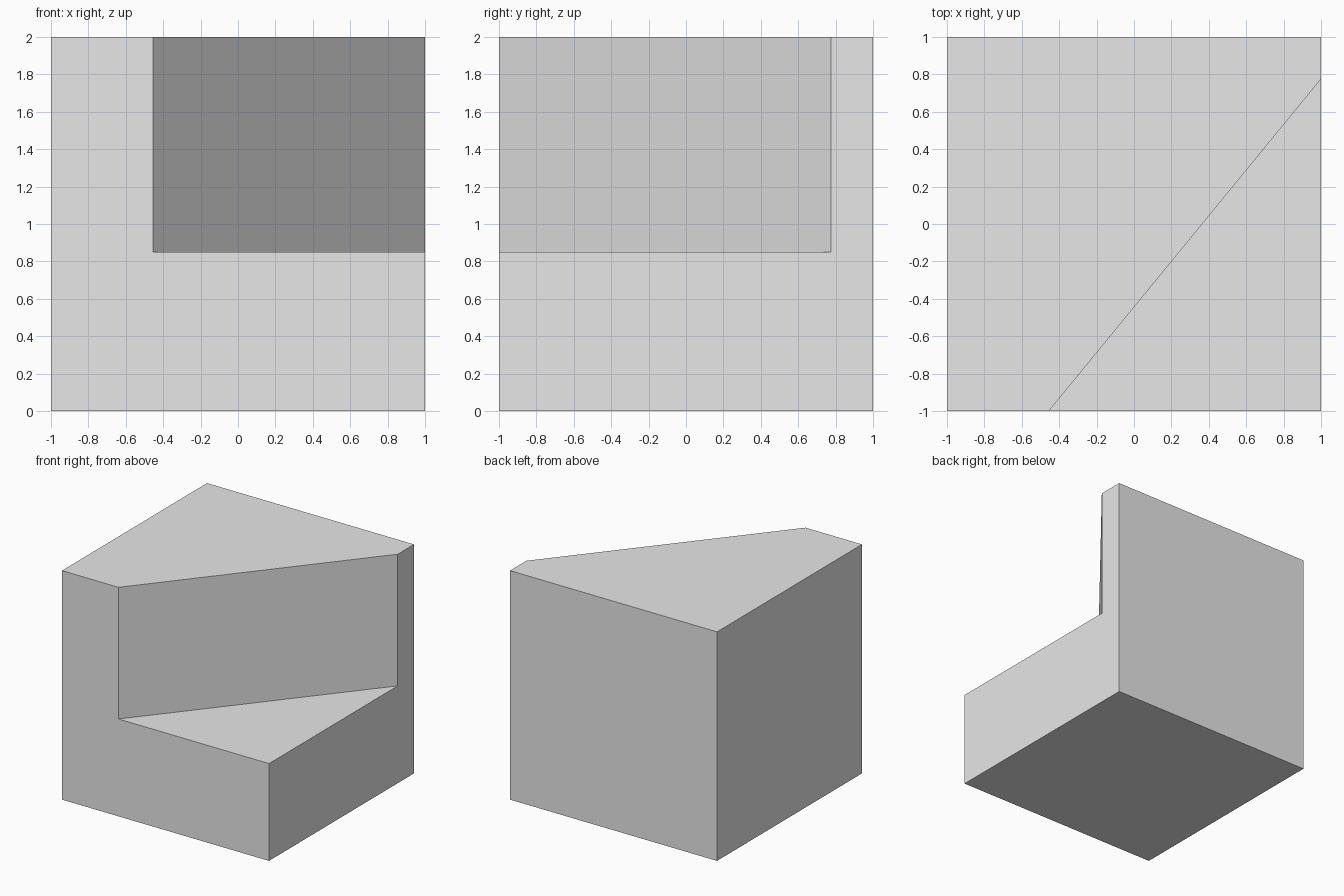
import bpy
import bmesh
import math
from mathutils import Vector

default = bpy.data.objects.get("Cube")
if default:
    bpy.data.objects.remove(default, do_unlink=True)

HALF = 1.0
LEDGE_Z = 0.85
TOP_Z = 2.0
CUT_X = -0.455   # where the diagonal meets the front edge
CUT_Y = 0.775    # where the diagonal meets the left edge

# Single flat grey
grey = bpy.data.materials.new("light_grey")
grey.use_nodes = True
colour = (0.8, 0.8, 0.8, 1.0)
grey.diffuse_color = colour
grey.node_tree.nodes["Principled BSDF"].inputs["Base Color"].default_value = colour


def raise_faces(bm, faces, height):
    """Extrude faces straight up and return the new top faces."""
    new = bmesh.ops.extrude_face_region(bm, geom=faces)["geom"]
    verts = [g for g in new if isinstance(g, bmesh.types.BMVert)]
    bmesh.ops.translate(bm, verts=verts, vec=Vector((0, 0, height)))
    return [g for g in new if isinstance(g, bmesh.types.BMFace)]


bm = bmesh.new()

# Square footprint split by the diagonal
front_cut = bm.verts.new((CUT_X, -HALF, 0))
side_cut = bm.verts.new((HALF, CUT_Y, 0))
front_left = bm.verts.new((HALF, -HALF, 0))
back_left = bm.verts.new((HALF, HALF, 0))
back_right = bm.verts.new((-HALF, HALF, 0))
front_right = bm.verts.new((-HALF, -HALF, 0))
ledge = bm.faces.new((front_cut, front_left, side_cut))
body = bm.faces.new((front_cut, side_cut, back_left, back_right, front_right))

# Whole base up to the ledge, then only the body up to the top
tops = raise_faces(bm, [ledge, body], LEDGE_Z)
body_top = [f for f in tops if len(f.verts) == 5]
raise_faces(bm, body_top, TOP_Z - LEDGE_Z)

# Merge coplanar faces into clean flat sides
bmesh.ops.recalc_face_normals(bm, faces=bm.faces[:])
bmesh.ops.dissolve_limit(bm, angle_limit=math.radians(1),
                         verts=bm.verts[:], edges=bm.edges[:])
bmesh.ops.recalc_face_normals(bm, faces=bm.faces[:])

mesh = bpy.data.meshes.new("notched_block")
bm.to_mesh(mesh)
bm.free()
mesh.materials.append(grey)
block = bpy.data.objects.new("notched_block", mesh)
bpy.context.scene.collection.objects.link(block)
